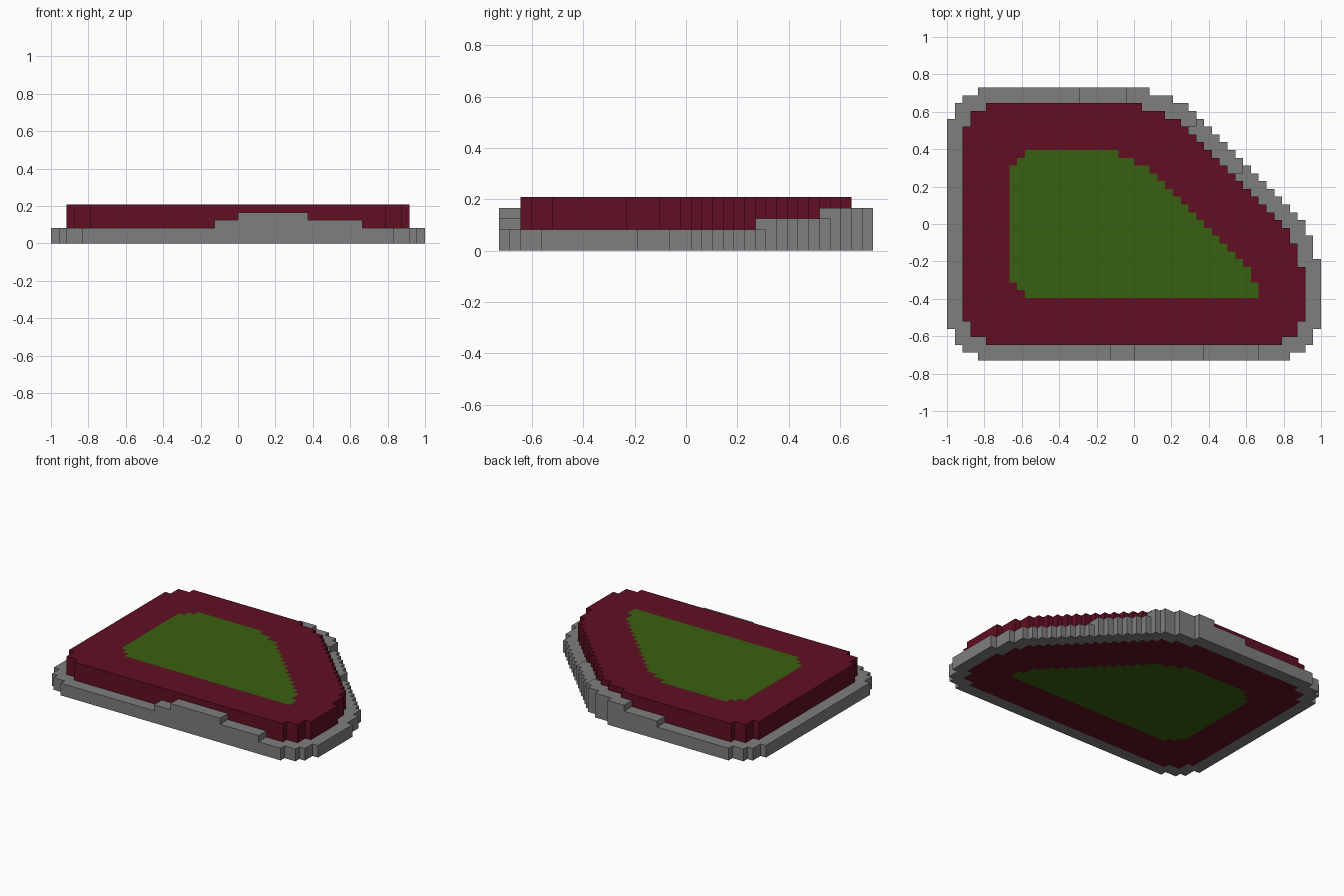
import bpy
import bmesh

if "Cube" in bpy.data.objects:
    bpy.data.objects.remove(bpy.data.objects["Cube"], do_unlink=True)

U = 2 / 48            # size of one block
ROWS, HALF = 35, 24   # rows along y, half the blocks along x


def material(name, rgb):
    m = bpy.data.materials.new(name)
    m.use_nodes = True
    m.diffuse_color = (*rgb, 1)
    bsdf = m.node_tree.nodes["Principled BSDF"]
    bsdf.inputs["Base Color"].default_value = (*rgb, 1)
    bsdf.inputs["Roughness"].default_value = 0.9
    return m


PARTS = {
    "stone_border": material("stone grey", (0.21, 0.21, 0.21)),
    "red_bed": material("dark red", (0.118, 0.0048, 0.0160)),
    "grass_field": material("grass green", (0.040, 0.118, 0.0053)),
}


# Outline of the whole slab: block span of each row, cut off along a diagonal
def slab_span(j):
    left = -{0: 20, 1: 22, 2: 23, 3: 23, 31: 23, 32: 23, 33: 22, 34: 20}.get(j, 24)
    if j < 4:
        right = -left
    elif j < 18:
        right = 24 if j < 13 else 23 if j < 16 else 22
    else:
        right = {33: 5, 34: 2}.get(j, 39 - j)
    return left, right


# Outline of the grass in the middle
def grass_span(j):
    left = -{8: 14, 9: 15, 25: 15, 26: 14}.get(j, 16)
    right = {8: 16, 9: 16, 10: 15, 25: 0, 26: -2}.get(j, 26 - j)
    return left, right


def cells(span, rows):
    return {(i, j) for j in rows for i in range(*span(j))}


slab = cells(slab_span, range(ROWS))
grass = cells(grass_span, range(8, 27))
disc = [(a, b) for a in range(-2, 3) for b in range(-2, 3) if a * a + b * b <= 5]
bed = {(i, j) for i, j in slab if all((i + a, j + b) in slab for a, b in disc)}

# Raised steps of the border: x from, x to, row from, row to, height
STEPS = [(-3, 16, 0, 2, 3), (0, 9, 0, 2, 4), (-7, 14, 24, 35, 3), (-1, 8, 30, 35, 4)]


def block(i, j):
    """Part name and height in blocks of one column."""
    if (i, j) not in slab:
        return None, 0
    if (i, j) in grass:
        return "grass_field", 5
    if (i, j) in bed:
        return "red_bed", 5
    height = 2
    for x0, x1, j0, j1, h in STEPS:
        if x0 <= i < x1 and j0 <= j < j1:
            height = h
    return "stone_border", height


def runs(start, stop, key):
    """Yield (from, to, key) for stretches of equal keys."""
    first = start
    for n in range(start + 1, stop + 1):
        if n == stop or key(n) != key(first):
            if key(first) is not None:
                yield first, n, key(first)
            first = n


def wall_key(a, b):
    """Part, low, high and side of the wall between two neighbouring columns."""
    (pa, ha), (pb, hb) = block(*a), block(*b)
    if ha == hb:
        return None
    return (pa, hb, ha, 1) if ha > hb else (pb, ha, hb, -1)


meshes = {name: bmesh.new() for name in PARTS}


def quad(part, points, flip=False):
    bm = meshes[part]
    verts = [bm.verts.new((x * U, (y - ROWS / 2) * U, z * U)) for x, y, z in points]
    bm.faces.new(verts[::-1] if flip else verts)


# Tops and undersides, one strip per stretch of equal blocks
for j in range(ROWS):
    for a, b, (part, h) in runs(-HALF, HALF, lambda i: block(i, j) if block(i, j)[0] else None):
        for z, flip in ((h, False), (0, True)):
            quad(part, [(a, j, z), (b, j, z), (b, j + 1, z), (a, j + 1, z)], flip)

# Walls facing front and back
for j in range(ROWS + 1):
    for a, b, (part, lo, hi, side) in runs(-HALF, HALF, lambda i: wall_key((i, j - 1), (i, j))):
        quad(part, [(a, j, lo), (b, j, lo), (b, j, hi), (a, j, hi)], side > 0)

# Walls facing left and right
for i in range(-HALF, HALF + 1):
    for a, b, (part, lo, hi, side) in runs(0, ROWS, lambda j: wall_key((i - 1, j), (i, j))):
        quad(part, [(i, a, lo), (i, b, lo), (i, b, hi), (i, a, hi)], side < 0)

for name, bm in meshes.items():
    bmesh.ops.remove_doubles(bm, verts=bm.verts, dist=1e-5)
    mesh = bpy.data.meshes.new(name)
    bm.to_mesh(mesh)
    bm.free()
    mesh.materials.append(PARTS[name])
    bpy.context.collection.objects.link(bpy.data.objects.new(name, mesh))
